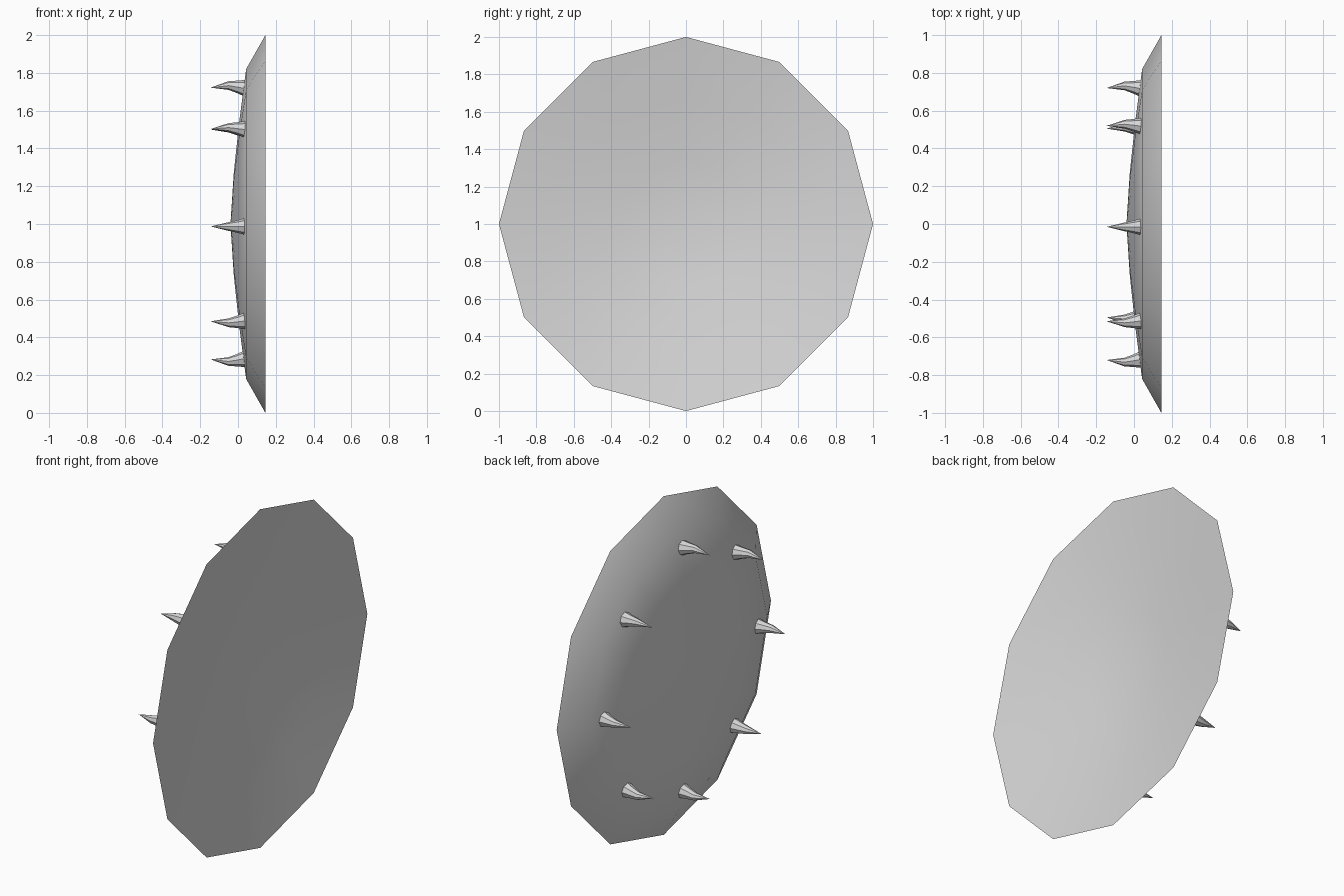
import bpy, bmesh, math

cube = bpy.data.objects.get("Cube")
if cube:
    bpy.data.objects.remove(cube, do_unlink=True)

# One plain grey for the whole piece
grey = bpy.data.materials.new("pale grey")
grey.use_nodes = True
grey.diffuse_color = (0.68, 0.68, 0.68, 1)
grey.node_tree.nodes["Principled BSDF"].inputs["Base Color"].default_value = (0.68, 0.68, 0.68, 1)


def make_object(name, bm, angle):
    bmesh.ops.recalc_face_normals(bm, faces=bm.faces)
    mesh = bpy.data.meshes.new(name)
    bm.to_mesh(mesh)
    bm.free()
    mesh.materials.append(grey)
    obj = bpy.data.objects.new(name, mesh)
    bpy.context.collection.objects.link(obj)
    bpy.ops.object.select_all(action='DESELECT')
    obj.select_set(True)
    bpy.context.view_layer.objects.active = obj
    bpy.ops.object.shade_smooth_by_angle(angle=math.radians(angle))
    return obj


def lathe(sections, sides):
    """Loft rings around x; each section is (x, radius, z offset), ends at radius 0 are points."""
    bm = bmesh.new()
    rings = []
    for x, r, dz in sections:
        n = sides if r > 0 else 1
        rings.append([bm.verts.new((x, r * math.sin(math.tau * i / sides),
                                    dz + r * math.cos(math.tau * i / sides)))
                      for i in range(n)])
    for a, b in zip(rings, rings[1:]):
        for i in range(sides):
            j = (i + 1) % sides
            quad = [a[i % len(a)], a[j % len(a)], b[j % len(b)], b[i % len(b)]]
            bm.faces.new(list(dict.fromkeys(quad)))
    if len(rings[0]) > 1:
        bm.faces.new(rings[0])
    return bm


def bowl(centre_x, edge_x, radius, steps=3):
    """Profile of a shallow bowl, from its centre to its edge."""
    return [(centre_x + (edge_x - centre_x) * (i / steps) ** 1.4, radius * i / steps, 0)
            for i in range(steps + 1)]


# Shield: domed outside, bevelled rim, shallow hollow inside
shield = make_object("shield", lathe(bowl(-0.04, 0.043, 0.82) + bowl(0.02, 0.145, 1)[::-1], 12), 35)
shield.location.z = 1

# Ring of eight curved spikes, bulging outwards and bending back to the tip
spike_sections = [(0.043, 0.046, -0.005), (-0.005, 0.033, 0.004),
                  (-0.05, 0.023, 0.011), (-0.145, 0, 0)]
spike_places = [(-0.015, 0.722), (0.52, 0.5), (0.72, -0.013), (0.505, -0.515),
                (-0.015, -0.717), (-0.495, -0.515), (-0.72, -0.013), (-0.515, 0.503)]
for k, (y, z) in enumerate(spike_places):
    spike = make_object("spike_%d" % (k + 1), lathe(spike_sections, 8), 40)
    spike.rotation_euler.x = math.atan2(-y, z)
    spike.location = (0, y, 1 + z)
